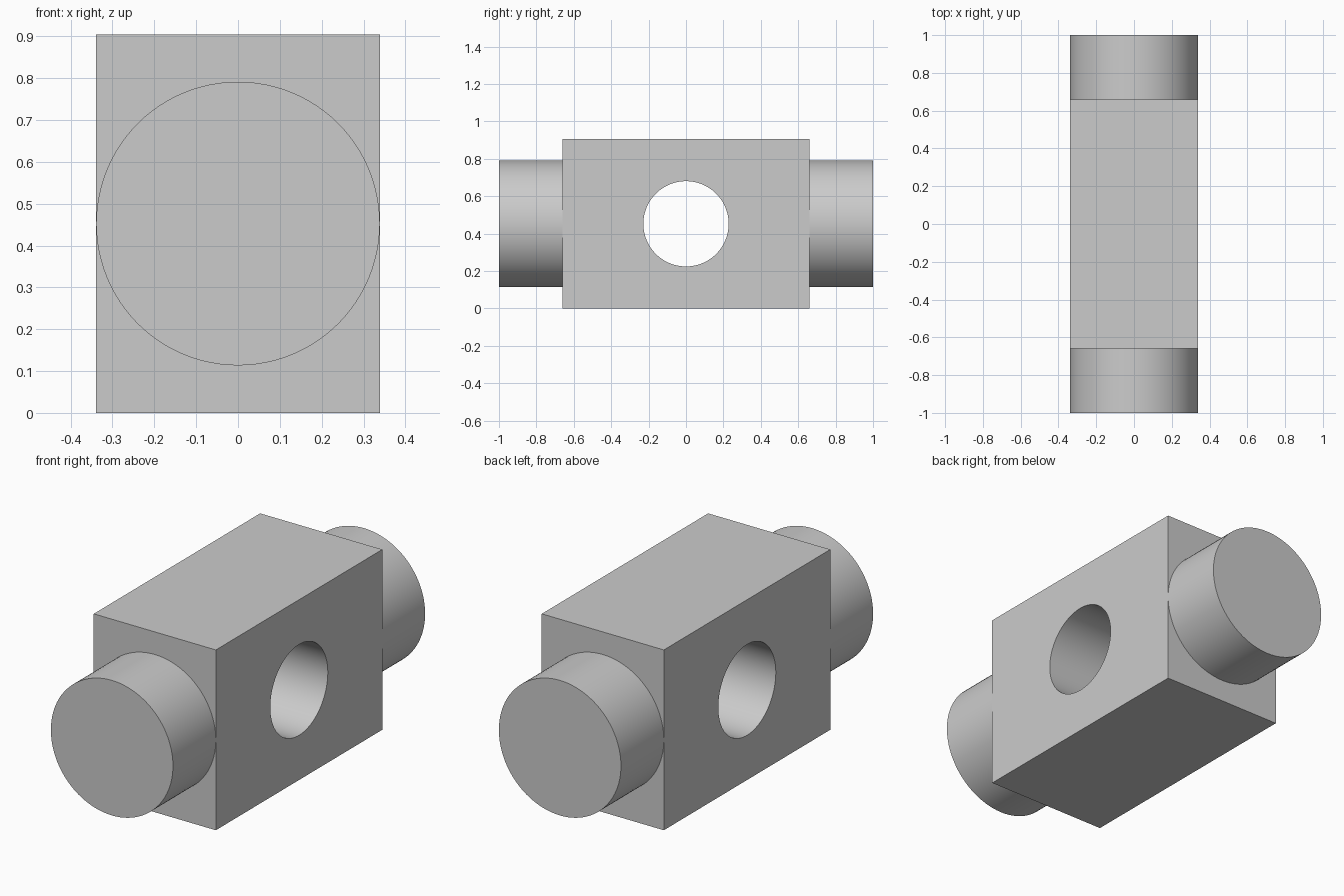
import bpy
from math import pi, radians

default_cube = bpy.data.objects.get("Cube")
if default_cube:
    bpy.data.objects.remove(default_cube, do_unlink=True)

HALF_WIDTH = 0.339
HALF_LENGTH = 0.66
HEIGHT = 0.905
MID_Z = HEIGHT / 2
HOLE_RADIUS = 0.228

grey = bpy.data.materials.new("plain_grey")
grey.use_nodes = True
grey.diffuse_color = (0.6, 0.6, 0.6, 1)
grey.node_tree.nodes["Principled BSDF"].inputs["Base Color"].default_value = (0.6, 0.6, 0.6, 1)


def cylinder(name, radius, depth, location, rotation):
    bpy.ops.mesh.primitive_cylinder_add(
        vertices=96, radius=radius, depth=depth, location=location, rotation=rotation)
    obj = bpy.context.object
    obj.name = name
    obj.data.materials.append(grey)
    return obj


def smooth(obj):
    bpy.ops.object.select_all(action="DESELECT")
    obj.select_set(True)
    bpy.context.view_layer.objects.active = obj
    bpy.ops.object.shade_smooth_by_angle(angle=radians(30))


# Rectangular centre block
bpy.ops.mesh.primitive_cube_add(size=1, location=(0, 0, MID_Z))
block = bpy.context.object
block.name = "centre_block"
block.scale = (2 * HALF_WIDTH, 2 * HALF_LENGTH, HEIGHT)
bpy.ops.object.transform_apply(location=False, rotation=False, scale=True)
block.data.materials.append(grey)

# Round cross hole through the block, side to side
cutter = cylinder("hole_cutter", HOLE_RADIUS, 1, (0, 0, MID_Z), (0, pi / 2, 0))
cutter.hide_render = True
hole = block.modifiers.new("cross_hole", "BOOLEAN")
hole.operation = "DIFFERENCE"
hole.solver = "EXACT"
hole.object = cutter
bpy.context.view_layer.objects.active = block
bpy.ops.object.modifier_apply(modifier=hole.name)
bpy.data.objects.remove(cutter, do_unlink=True)
smooth(block)

# Round pins on the front and back
for name, side in (("front_pin", -1), ("back_pin", 1)):
    pin = cylinder(name, HALF_WIDTH, 1 - HALF_LENGTH,
                   (0, side * (1 + HALF_LENGTH) / 2, MID_Z), (pi / 2, 0, 0))
    smooth(pin)
